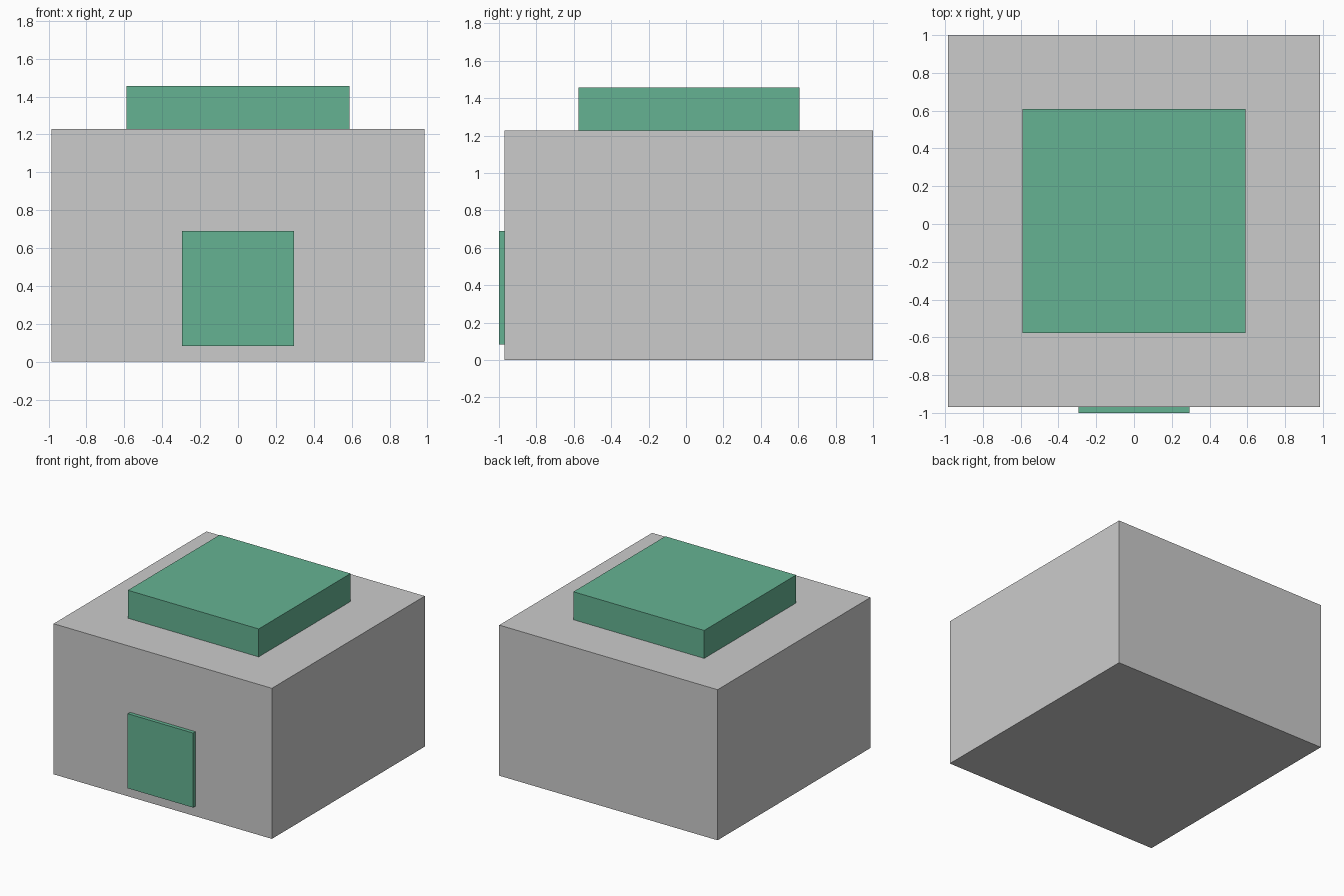
import bpy

if "Cube" in bpy.data.objects:
    bpy.data.objects.remove(bpy.data.objects["Cube"])


def box(name, lo, hi, mat=None):
    """Axis-aligned box between two opposite corners."""
    centre = [(a + b) / 2 for a, b in zip(lo, hi)]
    bpy.ops.mesh.primitive_cube_add(size=1, location=centre)
    ob = bpy.context.object
    ob.name = name
    ob.scale = [b - a for a, b in zip(lo, hi)]
    bpy.ops.object.transform_apply(location=False, rotation=False, scale=True)
    if mat:
        ob.data.materials.append(mat)
    return ob


green = bpy.data.materials.new("green")
green.diffuse_color = (0.13, 0.45, 0.29, 1)
green.use_nodes = True
green.node_tree.nodes["Principled BSDF"].inputs["Base Color"].default_value = green.diffuse_color

# main block
box("body", (-0.985, -0.97, 0), (0.985, 1.0, 1.228))
# raised slab on the roof
box("roof_slab", (-0.59, -0.576, 1.228), (0.59, 0.608, 1.456), green)
# thin door panel on the front
box("door", (-0.295, -1.0, 0.082), (0.295, -0.97, 0.69), green)
